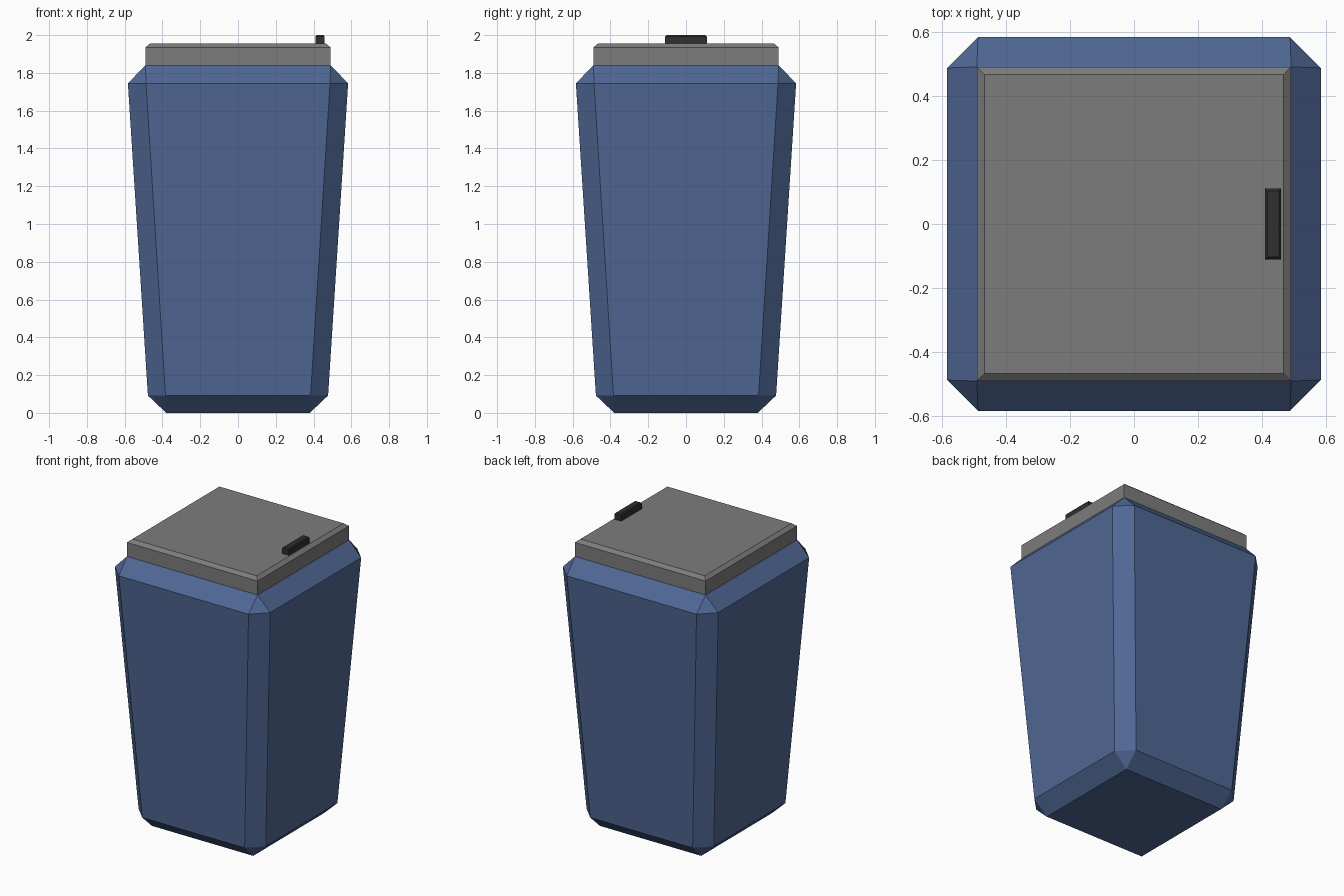
import bpy, bmesh

if "Cube" in bpy.data.objects:
    bpy.data.objects.remove(bpy.data.objects["Cube"])


def material(name, rgb):
    m = bpy.data.materials.new(name)
    m.diffuse_color = (*rgb, 1.0)
    m.use_nodes = True
    m.node_tree.nodes["Principled BSDF"].inputs["Base Color"].default_value = m.diffuse_color
    return m


def stack(name, rings, mat, center=(0, 0)):
    """Loft rings of (half_x, half_y, corner_cut, z) into a closed flat-faced solid."""
    bm = bmesh.new()
    loops = []
    for hx, hy, c, z in rings:
        pts = [(hx, -hy + c), (hx, hy - c), (hx - c, hy), (-hx + c, hy),
               (-hx, hy - c), (-hx, -hy + c), (-hx + c, -hy), (hx - c, -hy)]
        loops.append([bm.verts.new((x + center[0], y + center[1], z)) for x, y in pts])
    for a, b in zip(loops, loops[1:]):
        for i in range(8):
            j = (i + 1) % 8
            bm.faces.new((a[i], a[j], b[j], b[i]))
    bm.faces.new(loops[0][::-1])
    bm.faces.new(loops[-1])
    # rings with no corner cut collapse to four points
    bmesh.ops.remove_doubles(bm, verts=bm.verts[:], dist=0.0005)
    bmesh.ops.recalc_face_normals(bm, faces=bm.faces[:])
    me = bpy.data.meshes.new(name)
    bm.to_mesh(me)
    bm.free()
    me.materials.append(mat)
    ob = bpy.data.objects.new(name, me)
    bpy.context.collection.objects.link(ob)
    return ob


blue = material("bin_blue", (0.080, 0.138, 0.300))
grey = material("lid_grey", (0.203, 0.203, 0.203))
black = material("handle_black", (0.029, 0.029, 0.029))

# Tapered body with chamfered edges
stack("bin_body", [(0.38, 0.38, 0, 0.0), (0.477, 0.477, 0.093, 0.092),
                   (0.583, 0.583, 0.096, 1.745), (0.49, 0.49, 0, 1.84)], blue)

# Square lid with a small bevel round its top
stack("lid", [(0.49, 0.49, 0, 1.84), (0.49, 0.49, 0, 1.935),
              (0.466, 0.466, 0, 1.955)], grey)

# Small handle on the right edge of the lid
stack("lid_handle", [(0.025, 0.11, 0, 1.95), (0.025, 0.11, 0, 1.993),
                     (0.018, 0.103, 0, 2.0)], black, (0.434, 0))
